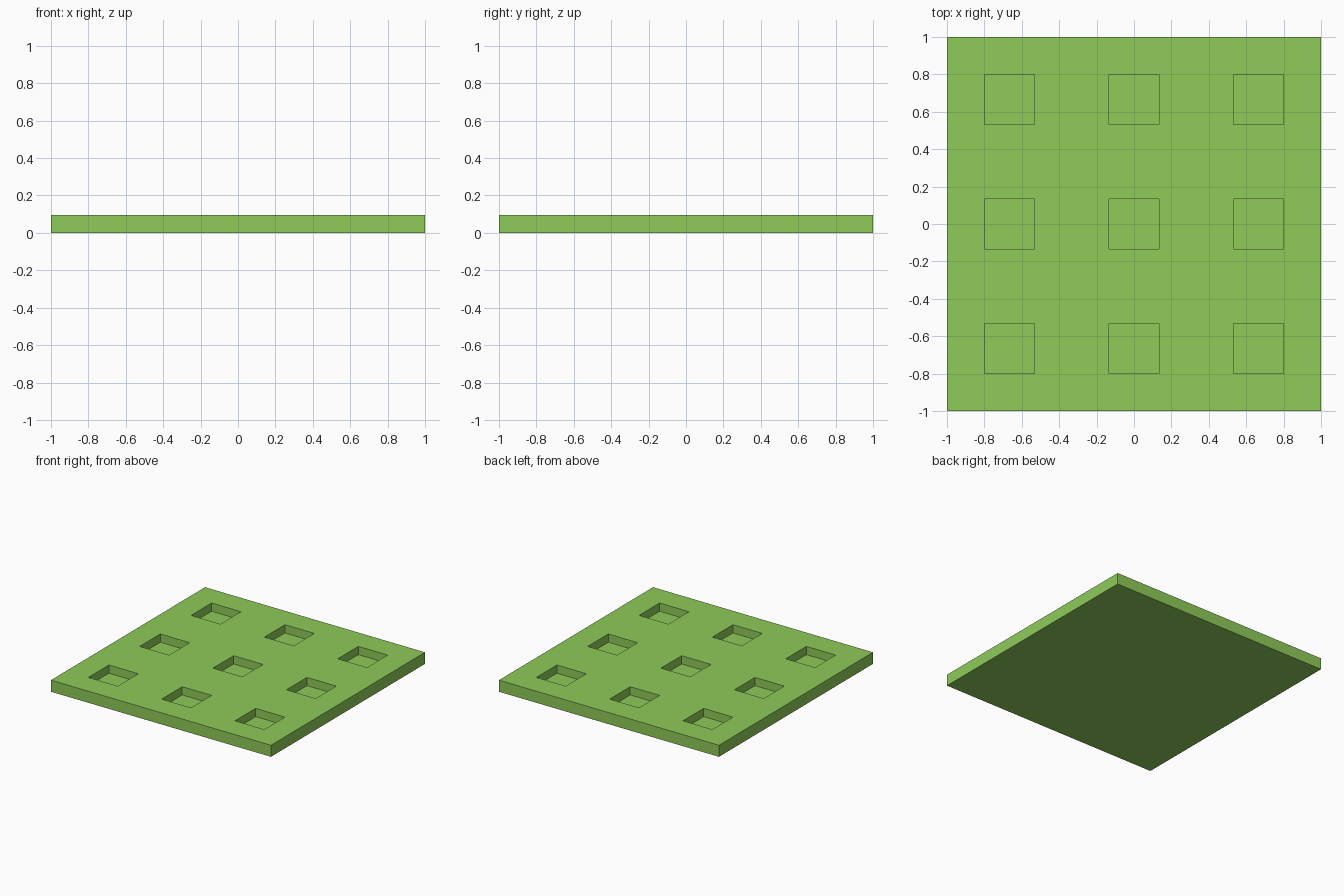
import bpy, bmesh
from mathutils import Matrix, Vector

if "Cube" in bpy.data.objects:
    bpy.data.objects.remove(bpy.data.objects["Cube"])

THICK, DEPTH, POCKET = 0.095, 0.068, 0.267
PITCH = 0.6667


def add_box(bm, size, centre):
    m = Matrix.Translation(centre) @ Matrix.Diagonal(Vector((*size, 1)))
    bmesh.ops.create_cube(bm, size=1, matrix=m)


def finish(bm, name):
    mesh = bpy.data.meshes.new(name)
    bm.to_mesh(mesh)
    bm.free()
    obj = bpy.data.objects.new(name, mesh)
    bpy.context.collection.objects.link(obj)
    return obj


# Square plate
bm = bmesh.new()
add_box(bm, (2, 2, THICK), (0, 0, THICK / 2))
plate = finish(bm, "plate")
mat = bpy.data.materials.new("green")
mat.diffuse_color = (0.274, 0.597, 0.102, 1)
mat.use_nodes = True
mat.node_tree.nodes["Principled BSDF"].inputs["Base Color"].default_value = mat.diffuse_color
plate.data.materials.append(mat)

# Three by three grid of blind square pockets
bm = bmesh.new()
for i in (-1, 0, 1):
    for j in (-1, 0, 1):
        add_box(bm, (POCKET, POCKET, 2 * DEPTH), (i * PITCH, j * PITCH, THICK))
cutter = finish(bm, "pocket_cutter")
cutter.data.materials.append(mat)
cutter.hide_render = True
cutter.display_type = 'WIRE'

cut = plate.modifiers.new("pockets", 'BOOLEAN')
cut.operation = 'DIFFERENCE'
cut.solver = 'EXACT'
cut.object = cutter
